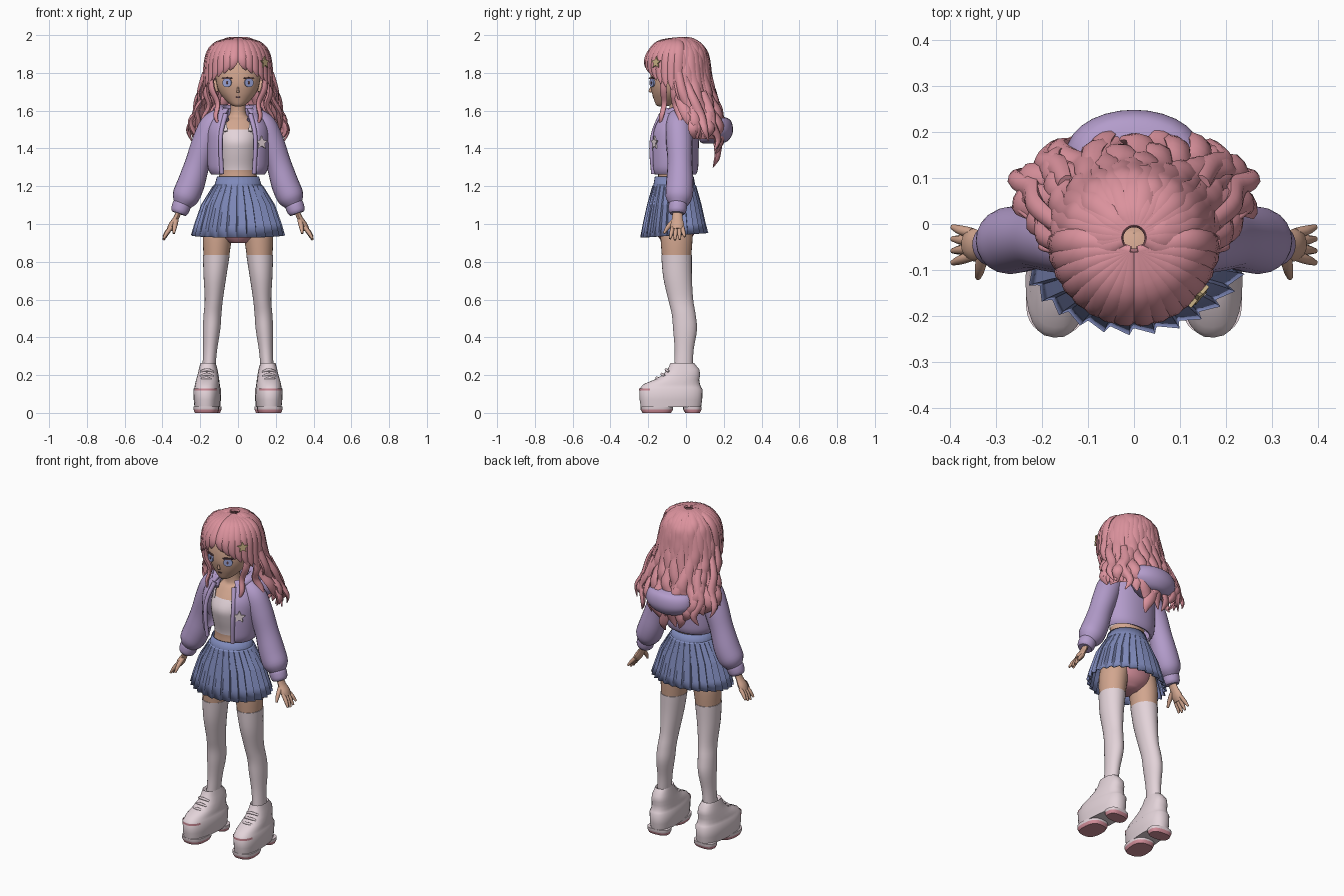
import bpy, bmesh, math, random
from math import sin, cos, pi, radians
from mathutils import Vector, Matrix
random.seed(4)


def material(name, hexcode):
    m = bpy.data.materials.new(name)
    rgb = [int(hexcode[i:i + 2], 16) / 255 for i in (0, 2, 4)]
    m.diffuse_color = [((c + 0.055) / 1.055) ** 2.4 if c > 0.04 else c / 12.92 for c in rgb] + [1]
    return m


HAIR, SKIN = material("hair pink", "DB929D"), material("skin", "D2A68F")
LILAC, BLUE = material("jacket lilac", "B39CCB"), material("skirt blue", "7F8ABB")
WHITE, ROSE = material("soft white", "E3D3D9"), material("rose", "D48F9B")
EYE, DARK = material("eye blue", "99A3D6"), material("dark brown", "5A4148")
GOLD = material("clip gold", "C9B184")


def smooth_rows(rows, k):
    """Catmull-Rom through tuples of any length."""
    out = []
    for i in range(len(rows) - 1):
        a, b, c, d = rows[max(i - 1, 0)], rows[i], rows[i + 1], rows[min(i + 2, len(rows) - 1)]
        for j in range(k):
            t = j / k
            out.append(tuple(0.5 * (2 * q + (r - p) * t + (2 * p - 5 * q + 4 * r - s) * t * t
                                    + (3 * q - p - 3 * r + s) * t ** 3) for p, q, r, s in zip(a, b, c, d)))
    return out + [tuple(rows[-1])]


def build(name, tubes, mats, closed=True, cap=True, rule=None, keep=None, angle=50, thick=0):
    """Skin lists of rings into one object; rule picks a material per face centre."""
    bm = bmesh.new()
    for rings in tubes:
        vs = [[bm.verts.new(p) for p in r] for r in rings]
        n = len(vs[0])
        for a, b in zip(vs, vs[1:]):
            for i in range(n if closed else n - 1):
                bm.faces.new((a[i], a[(i + 1) % n], b[(i + 1) % n], b[i]))
        if cap and closed:
            bm.faces.new(vs[0])
            bm.faces.new(vs[-1])
    if keep:
        bad = [f for f in bm.faces if not keep(f.calc_center_median())]
        bmesh.ops.delete(bm, geom=bad, context='FACES')
    bmesh.ops.recalc_face_normals(bm, faces=bm.faces[:])
    for f in bm.faces:
        f.smooth = True
        if rule:
            f.material_index = rule(f.calc_center_median())
    me = bpy.data.meshes.new(name)
    bm.to_mesh(me)
    bm.free()
    me.set_sharp_from_angle(angle=radians(angle))
    for m in mats:
        me.materials.append(m)
    ob = bpy.data.objects.new(name, me)
    bpy.context.collection.objects.link(ob)
    if thick:
        mod = ob.modifiers.new("thickness", 'SOLIDIFY')
        mod.thickness, mod.offset = thick, 0
    return ob


def stack(rows, n=28, k=4, p=1.0, start=0.0, end=2 * pi, s=1):
    """Horizontal rings from rows of (cx, cy, z, rx, ry); angle 0 is the front."""
    full = end - start > 6.28
    angs = [start + (end - start) * i / (n if full else n - 1) for i in range(n)]
    pw = lambda v: math.copysign(abs(v) ** p, v)
    return [[(s * (cx + rx * pw(sin(a))), cy - ry * pw(cos(a)), z) for a in angs]
            for cx, cy, z, rx, ry in smooth_rows(rows, k)]


def sweep(pts, n=8, flat=1.0, k=4, s=1):
    """Tube along (x, y, z, radius), flattened toward the body axis."""
    rows = smooth_rows([(p[0] * s,) + tuple(p[1:]) for p in pts], k)
    P, rings = [Vector(r[:3]) for r in rows], []
    for i, c in enumerate(P):
        t = (P[min(i + 1, len(P) - 1)] - P[max(i - 1, 0)]).normalized()
        o = Vector((c.x, c.y + 0.03, max(c.z - 1.75, 0)))
        o = (o - t * o.dot(t)).normalized()
        b, r = t.cross(o), max(rows[i][3], 0.002)
        rings.append([c + b * r * cos(2 * pi * j / n) + o * r * flat * sin(2 * pi * j / n) for j in range(n)])
    return rings


def plate(name, at, normal, outline, mat, depth=0.008):
    """Thin plate with a 2D outline, facing along normal."""
    q = Vector(normal).to_track_quat('Z', 'Y')
    rings = [[Vector(at) + q @ Vector((x, y, d)) for x, y in outline] for d in (-depth / 2, depth / 2)]
    return build(name, [rings], [mat], angle=30)


def oval(rx, ry, n=20):
    return [(rx * cos(2 * pi * i / n), ry * sin(2 * pi * i / n)) for i in range(n)]


def star(r):
    return [((r if i % 2 == 0 else r * .48) * sin(i * pi / 5), (r if i % 2 == 0 else r * .48) * cos(i * pi / 5))
            for i in range(10)]


# torso with cropped top, neck
build("torso", [stack([(0, -.06, 1.18, .115, .095), (0, -.06, 1.25, .10, .088), (0, -.06, 1.3, .10, .09),
                       (0, -.065, 1.38, .108, .105), (0, -.065, 1.44, .112, .112), (0, -.055, 1.5, .11, .092),
                       (0, -.045, 1.55, .09, .065), (0, -.045, 1.58, .045, .042), (0, -.055, 1.67, .038, .038)])],
      [SKIN, WHITE], rule=lambda c: int(1.29 < c.z < 1.5))
build("top_straps", [sweep([(.065, -.14, 1.49, .012), (.07, -.112, 1.54, .012), (.07, -.05, 1.57, .012)], flat=.5, s=s)
                     for s in (1, -1)], [WHITE])
build("pelvis", [stack([(0, -.06, .9, .05, .06), (0, -.055, .95, .13, .1), (0, -.055, 1.05, .15, .11),
                        (0, -.06, 1.2, .11, .09)])], [ROSE])

# pleated skirt: sawtooth folds that deepen toward the hem
skirt = []
for z, rx, ry, amp in [(1.25, .108, .1, 0), (1.205, .122, .108, 0), (1.2, .13, .113, .02), (1.1, .188, .138, .06),
                       (1.0, .22, .158, .08), (.94, .236, .17, .09)]:
    ring = []
    for i in range(28):
        for f, h in ((0, -.5), (.8, .5), (.9, -.3)):
            a = 2 * pi * (i + f) / 28
            g = 1 + amp * h
            ring.append((rx * g * sin(a), -.062 - ry * g * cos(a), z - (.012 * cos(a) if z < 1 else 0)))
    skirt.append(ring)
build("pleated_skirt", [skirt], [BLUE], cap=False, angle=15, thick=.006)

for s, side in ((1, "left"), (-1, "right")):
    # legs and stockings
    build(side + "_thigh", [stack([(.09, -.05, 1.02, .08, .085), (.108, -.05, .93, .077, .085),
                                   (.115, -.05, .82, .067, .077)], s=s)], [SKIN])
    build(side + "_stocking", [stack([(.115, -.05, .835, .071, .081), (.122, -.045, .72, .06, .076),
                                      (.128, -.028, .6, .048, .066), (.135, -.012, .52, .047, .063),
                                      (.14, -.005, .44, .046, .063), (.148, -.01, .33, .037, .05),
                                      (.155, -.015, .22, .034, .05)], s=s)], [WHITE])
    # platform shoe
    place = Matrix.Translation((.157 * s, 0, 0)) @ Matrix.Rotation(radians(4) * s, 4, 'Z')
    shoe = [build(side + "_shoe", [stack([(0, -.08, .03, .066, .16), (0, -.08, .07, .07, .166), (0, -.08, .125, .072, .168),
                                          (0, -.08, .135, .066, .16), (0, -.076, .152, .064, .15),
                                          (0, -.05, .175, .06, .12), (0, -.025, .2, .055, .1), (0, -.013, .23, .049, .084),
                                          (0, -.02, .265, .04, .062), (0, -.015, .25, .03, .05)], k=1, p=.8)], [WHITE]),
            build(side + "_outsole", [stack([(0, y, 0, .06, r - .01), (0, y, .018, .067, r), (0, y, .035, .067, r)], k=1, p=.75)
                                      for y, r in ((-.155, .086), (.034, .048))], [ROSE, WHITE],
                  rule=lambda c: int(c.z > .02)),
            build(side + "_toe_trim", [stack([(0, -.08, .118, .073, .169), (0, -.08, .13, .073, .169)], k=1, p=.8)], [ROSE],
                  cap=False, keep=lambda c: c.y < -.2),
            build(side + "_laces", [sweep([(-.035, y + .012, z - .01, .006), (0, y, z, .008), (.035, y + .012, z - .01, .006)])
                                    for y, z in ((-.155, .185), (-.128, .205), (-.105, .228))], [WHITE])]
    for o in shoe:
        o.matrix_world = place
    # sleeve, cuff
    build(side + "_sleeve", [sweep([(.09, -.045, 1.57, .05), (.135, -.04, 1.52, .068), (.175, -.035, 1.43, .07),
                                    (.215, -.032, 1.32, .066), (.25, -.033, 1.21, .073), (.28, -.038, 1.14, .07),
                                    (.298, -.042, 1.1, .045)], n=20, s=s)], [LILAC])
    build(side + "_cuff", [sweep([(.293, -.042, 1.115, .044), (.298, -.043, 1.1, .049), (.308, -.046, 1.07, .047),
                                  (.313, -.047, 1.055, .038)], n=20, s=s)], [LILAC])
    # hand
    fingers = [sweep([(.31, -.046, 1.07, .026), (.328, -.046, 1.03, .028), (.348, -.046, .995, .036),
                      (.362, -.046, .97, .03)], n=10, flat=.55, s=s),
               sweep([(.328, -.06, 1.02, .014), (.335, -.095, .985, .012), (.34, -.117, .95, .006)], s=s)]
    for i, length in enumerate((.9, 1, .95, .75)):
        y = -.077 + .021 * i
        fingers.append(sweep([(.352, y * .8 - .008, .985, .011), (.376, y, .985 - .035 * length, .011),
                              (.395, y + (i - 1.5) * .005, .985 - .07 * length, .006)], s=s))
    build(side + "_hand", fingers, [SKIN])
    # eye, lash
    nrm = (.43 * s, -.9, 0)
    plate(side + "_eye", (.058 * s, -.179, 1.748), nrm, oval(.026, .023), EYE)
    plate(side + "_lash", (.059 * s, -.1805, 1.772), nrm, oval(.031, .005), DARK)
    plate(side + "_pupil", (.057 * s, -.1815, 1.748), nrm, oval(.006, .009), DARK)

# cropped jacket, open at the front, with hem band
gap = radians(34)
build("jacket_body", [stack([(0, -.065, 1.265, .135, .112), (0, -.065, 1.285, .148, .12), (0, -.065, 1.32, .155, .124),
                             (0, -.065, 1.42, .158, .126), (0, -.06, 1.5, .155, .122), (0, -.05, 1.56, .13, .1),
                             (0, -.04, 1.61, .085, .08)], n=40, p=.88, start=gap, end=2 * pi - gap)],
      [LILAC], closed=False, thick=.014)
build("jacket_placket", [sweep([(.085, -.173, 1.265, .012), (.092, -.183, 1.4, .012), (.088, -.17, 1.49, .012),
                                (.065, -.13, 1.58, .014)], s=s) for s in (1, -1)], [LILAC])
# hood: collar roll and hanging pouch
build("hood_collar", [sweep([(.062, -.125, 1.55, .016), (.085, -.08, 1.585, .028), (.098, -.01, 1.595, .036),
                             (.075, .06, 1.59, .042), (0, .09, 1.585, .045), (-.075, .06, 1.59, .042),
                             (-.098, -.01, 1.595, .036), (-.085, -.08, 1.585, .028), (-.062, -.125, 1.55, .016)], n=12)], [LILAC])
build("hood_pouch", [stack([(0, .13, 1.425, .03, .03), (0, .145, 1.435, .09, .07), (0, .155, 1.475, .14, .09),
                            (0, .155, 1.52, .145, .092), (0, .15, 1.555, .125, .08), (0, .14, 1.57, .08, .05)])], [LILAC])

# head, nose, mouth
build("head", [stack([(0, -.13, 1.622, .012, .012), (0, -.118, 1.63, .036, .04), (0, -.1, 1.66, .07, .07),
                      (0, -.09, 1.7, .1, .092), (0, -.09, 1.75, .115, .1), (0, -.08, 1.82, .122, .103),
                      (0, -.07, 1.9, .1, .085), (0, -.06, 1.95, .04, .04)], n=32)], [SKIN])
build("nose", [stack([(0, -.18, 1.695, .009, .006), (0, -.186, 1.702, .008, .012), (0, -.184, 1.725, .004, .006)], n=10)], [SKIN])
build("ears", [sweep([(.112, -.06, 1.70, .012), (.122, -.055, 1.73, .02), (.124, -.05, 1.76, .012)], s=s)
               for s in (1, -1)], [SKIN])
plate("mouth", (0, -.172, 1.672), (0, -1, -.35), oval(.013, .004), DARK)

# hair envelope: (cx, cy, z, rx, ry) from crown to tips
ENV = smooth_rows([(0, -.03, 1.985, .025, .025), (0, -.035, 1.95, .1, .1), (0, -.035, 1.9, .14, .14),
                   (0, -.03, 1.8, .165, .152), (0, 0, 1.7, .178, .142), (0, .035, 1.6, .212, .138),
                   (0, .06, 1.5, .24, .135), (0, .07, 1.4, .2, .105), (0, .075, 1.3, .145, .07)], 2)
build("hair_base", [stack([(a, b, z, rx * .95, ry * .95) for a, b, z, rx, ry in ENV if z > 1.43], n=48)], [HAIR],
      cap=False, keep=lambda c: c.z > 1.86 or c.y > (-.06 if c.z > 1.66 else .05))

# wavy locks down the sides and back
locks = []
for i in range(23):
    phi = radians(-104 + 208 * i / 22)
    low = 1.31 + .14 * abs(sin(phi)) ** 2 + random.uniform(-.02, .05)
    rows = [r for r in ENV if r[2] > low]
    pts = []
    for j, (a, b, z, rx, ry) in enumerate(rows):
        w = min(max((1.8 - z) / .2, 0), 1)
        f = phi + w * .1 * sin(24 * z + i * 1.7)
        g = 1 + w * .07 * sin(32 * z + i * 2.3)
        rad = .012 if j == 0 else .004 if j == len(rows) - 1 else random.uniform(.026, .033)
        pts.append((rx * g * sin(f), b + ry * g * cos(f), z, rad))
    locks.append(sweep(pts, flat=.5, k=3))
build("back_locks", locks, [HAIR])

# parted fringe, face-framing locks and loose curls
fringe, curls = [], []
for s in (1, -1):
    for i in range(8):
        a = radians(8 + 11 * i)
        e = .17 * sin(a) + .008
        fringe.append(sweep([(.008, -.06, 1.982, .012), (.11 * sin(a), -.03 - .12 * cos(a), 1.955, .028),
                             (.16 * sin(a), -.03 - .172 * cos(a), 1.89, .03),
                             (e, -.03 - .18 * cos(a), 1.845 - .012 * i, .022),
                             (e + .012, -.025 - .175 * cos(a), 1.815 - .018 * i, .003)], flat=.5, s=s))
    for pts in ([(.145, -.11, 1.82, .02), (.14, -.12, 1.72, .022), (.108, -.115, 1.64, .017), (.118, -.13, 1.57, .014), (.1, -.14, 1.52, .003)],
                [(.165, -.06, 1.8, .02), (.17, -.06, 1.7, .024), (.15, -.05, 1.63, .022), (.18, -.03, 1.57, .016), (.2, -.04, 1.52, .003)],
                [(.175, -.04, 1.8, .02), (.2, -.02, 1.7, .025), (.195, .03, 1.6, .028), (.24, .06, 1.52, .024), (.235, .06, 1.45, .003)],
                [(.17, 0, 1.75, .02), (.215, .04, 1.66, .024), (.225, .08, 1.57, .026), (.262, .1, 1.5, .018), (.245, .12, 1.44, .003)],
                [(.17, -.06, 1.78, .005), (.205, -.05, 1.7, .006), (.19, -.02, 1.63, .006), (.25, .03, 1.57, .006), (.262, .05, 1.49, .003)],
                [(.15, .09, 1.7, .02), (.17, .13, 1.6, .026), (.2, .14, 1.53, .022), (.17, .17, 1.45, .02), (.19, .15, 1.39, .003)]):
        curls.append(sweep(pts, flat=.7, s=s))
build("fringe", fringe, [HAIR])
build("curls", curls, [HAIR])

# star clip and chest patch
plate("star_clip", (.142, -.158, 1.855), (.75, -.65, .1), star(.032), GOLD)
plate("star_patch", (.125, -.166, 1.43), (.45, -.9, 0), star(.036), WHITE)
